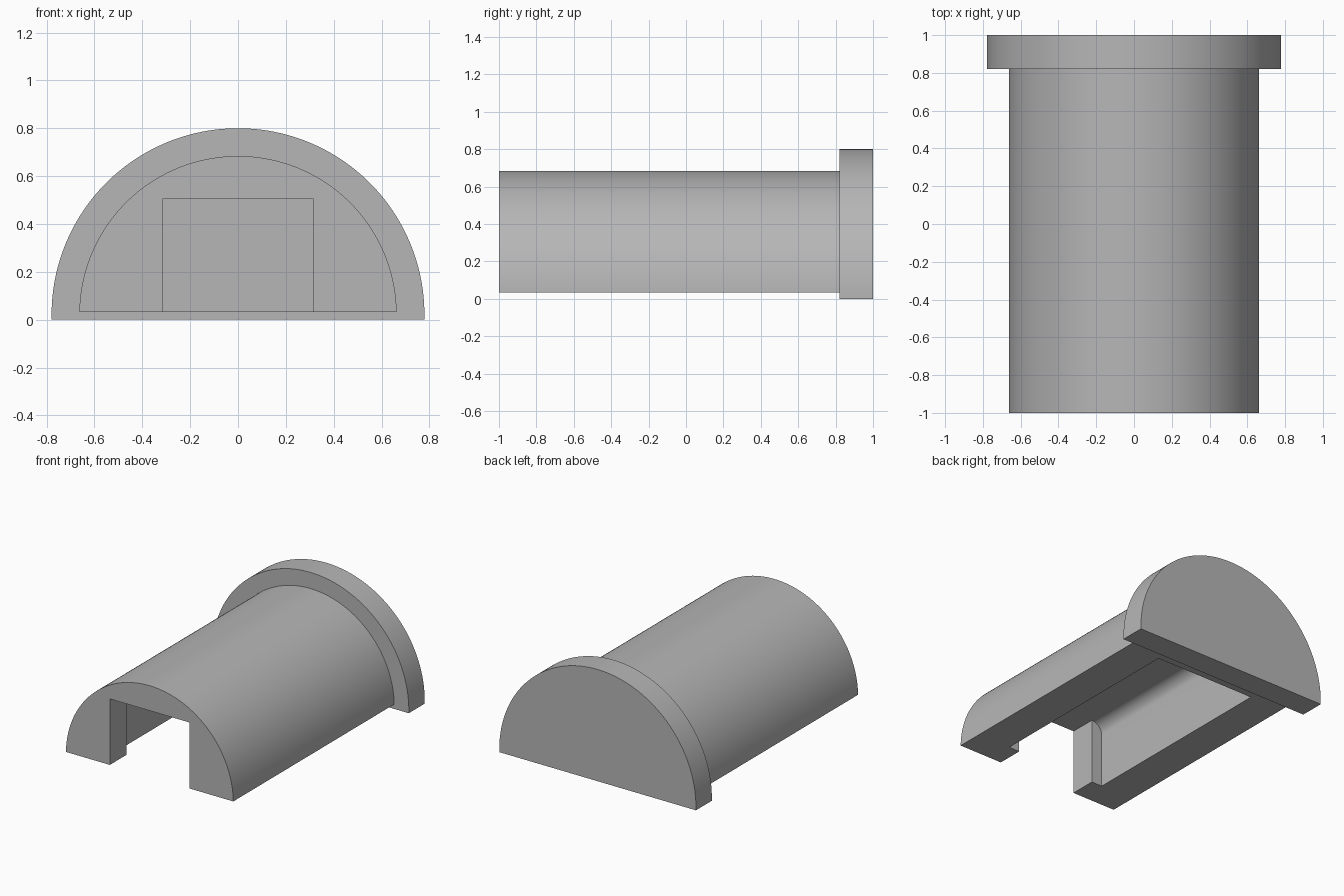
import bpy, bmesh, math

old = bpy.data.objects.get("Cube")
if old:
    bpy.data.objects.remove(old, do_unlink=True)

grey = bpy.data.materials.new("plain grey")
grey.use_nodes = True
COLOUR = (0.47, 0.47, 0.47, 1)
grey.diffuse_color = COLOUR
grey.node_tree.nodes["Principled BSDF"].inputs["Base Color"].default_value = COLOUR

AXIS_Z = 0.021       # shared centre height of the round profiles
BODY_BOTTOM = 0.0325
SLOT_TOP = 0.505


def arc(cx, cz, r, start, end, steps):
    """Points on an arc in the x-z plane."""
    return [(cx + r * math.cos(start + (end - start) * i / steps),
             cz + r * math.sin(start + (end - start) * i / steps))
            for i in range(steps + 1)]


def half_round(r, bottom):
    """Circle of radius r about the axis, cut flat at the bottom."""
    if bottom < AXIS_Z:
        return [(r, bottom)] + arc(0, AXIS_Z, r, 0, math.pi, 96) + [(-r, bottom)]
    low = math.asin((bottom - AXIS_Z) / r)
    return arc(0, AXIS_Z, r, low, math.pi - low, 96)


def arch(half_width, top, fillet):
    """Upright opening profile with optional rounded top corners."""
    if fillet:
        x, z = half_width - fillet, top - fillet
        head = arc(x, z, fillet, 0, math.pi / 2, 12)
        head += arc(-x, z, fillet, math.pi / 2, math.pi, 12)
    else:
        head = [(half_width, top), (-half_width, top)]
    return [(half_width, -0.2)] + head + [(-half_width, -0.2)]


def extrude(name, profile, y0, y1):
    """Prism along y from an x-z profile."""
    bm = bmesh.new()
    face = bm.faces.new([bm.verts.new((x, y0, z)) for x, z in profile])
    moved = bmesh.ops.extrude_face_region(bm, geom=[face])["geom"]
    for v in moved:
        if isinstance(v, bmesh.types.BMVert):
            v.co.y = y1
    bmesh.ops.recalc_face_normals(bm, faces=bm.faces[:])
    mesh = bpy.data.meshes.new(name)
    bm.to_mesh(mesh)
    bm.free()
    mesh.materials.append(grey)
    obj = bpy.data.objects.new(name, mesh)
    bpy.context.collection.objects.link(obj)
    return obj


def cut(obj, cutter):
    """Subtract the cutter for good, then drop it."""
    cutter.hide_render = True
    mod = obj.modifiers.new("cut", "BOOLEAN")
    mod.operation = "DIFFERENCE"
    mod.solver = "EXACT"
    mod.object = cutter
    bpy.context.view_layer.objects.active = obj
    bpy.ops.object.modifier_apply(modifier=mod.name)
    bpy.data.objects.remove(cutter, do_unlink=True)


# Half-round body and the larger end flange
body = extrude("body", half_round(0.663, BODY_BOTTOM), -1, 0.84)
flange = extrude("end_flange", half_round(0.779, 0), 0.82, 1)

# Wide pocket open below, with a narrower slot through the front wall
cut(body, extrude("pocket_cutter", arch(0.4, SLOT_TOP, 0.085), -0.81, 0.73))
cut(body, extrude("slot_cutter", arch(0.315, SLOT_TOP, 0), -1.2, -0.7))

# Smooth round surfaces, sharp rims
bpy.ops.object.select_all(action="DESELECT")
for obj in (body, flange):
    obj.select_set(True)
bpy.context.view_layer.objects.active = body
bpy.ops.object.shade_smooth_by_angle(angle=math.radians(30))
